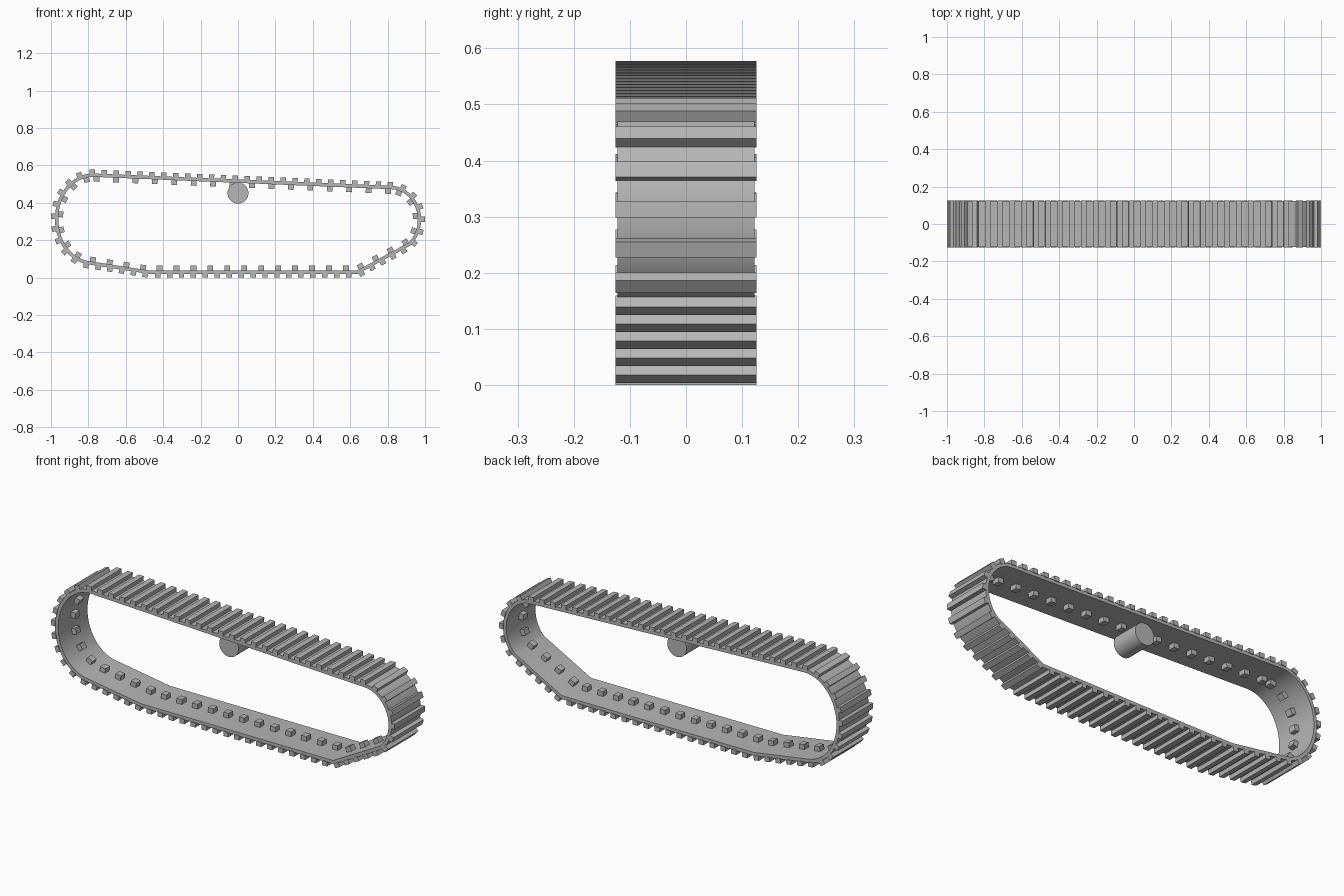
import bpy, bmesh, math
from mathutils import Matrix, Vector

cube = bpy.data.objects.get("Cube")
if cube:
    bpy.data.objects.remove(cube, do_unlink=True)

grey = bpy.data.materials.new("plain grey")
grey.use_nodes = True
colour = (0.47, 0.47, 0.47, 1)
grey.diffuse_color = colour
grey.node_tree.nodes["Principled BSDF"].inputs["Base Color"].default_value = colour


def finish(bm, name, smooth=False):
    bmesh.ops.recalc_face_normals(bm, faces=bm.faces)
    mesh = bpy.data.meshes.new(name)
    bm.to_mesh(mesh)
    bm.free()
    mesh.materials.append(grey)
    obj = bpy.data.objects.new(name, mesh)
    bpy.context.collection.objects.link(obj)
    if smooth:
        bpy.ops.object.select_all(action='DESELECT')
        obj.select_set(True)
        bpy.context.view_layer.objects.active = obj
        bpy.ops.object.shade_smooth_by_angle(angle=math.radians(35))
    return obj


def arc(cx, cz, rx, rz, start, end, steps):
    angles = [math.radians(start + (end - start) * i / steps) for i in range(steps + 1)]
    return [Vector((cx + rx * math.cos(a), 0, cz + rz * math.sin(a))) for a in angles]


# Centreline of the belt, counter-clockwise seen from the front
path = [Vector((0.64, 0, 0.03))]
path += arc(0.815, 0.31, 0.155, 0.172, -50, 87, 28)
top_start = len(path) - 1
path += arc(-0.775, 0.313, 0.195, 0.235, 88, 262, 36)
path += [Vector((-0.48, 0, 0.03))]
count = len(path)
lengths = [0.0]
for i in range(count):
    lengths.append(lengths[-1] + (path[(i + 1) % count] - path[i]).length)
total = lengths[-1]


def station(s):
    """Point, tangent and inward normal at a distance along the belt."""
    s %= total
    i = max(k for k in range(count) if lengths[k] <= s)
    a, b = path[i], path[(i + 1) % count]
    t = (b - a).normalized()
    return a + t * (s - lengths[i]), t, Vector((-t.z, 0, t.x))


def blocks(name, distances, size, inward):
    """Row of boxes that follow the belt, shifted towards its inside."""
    bm = bmesh.new()
    for s in distances:
        p, t, n = station(s)
        turn = Matrix((t, Vector((0, 1, 0)), n)).transposed().to_4x4()
        place = Matrix.Translation(p + n * inward) @ turn @ Matrix.Diagonal((*size, 1))
        bmesh.ops.create_cube(bm, size=1, matrix=place)
    return finish(bm, name)


# Belt: thin rectangular section swept round the centreline
bm = bmesh.new()
rings = []
for i, p in enumerate(path):
    t0 = (p - path[i - 1]).normalized()
    t1 = (path[(i + 1) % count] - p).normalized()
    t = (t0 + t1).normalized()
    n = Vector((-t.z, 0, t.x)) / max(t.dot(t1), 0.5)
    rings.append([bm.verts.new(p + n * d + Vector((0, y, 0)))
                  for d, y in ((-.009, -.122), (-.009, .122), (.009, .122), (.009, -.122))])
for i in range(count):
    a, b = rings[i], rings[(i + 1) % count]
    for k in range(4):
        m = (k + 1) % 4
        bm.faces.new((a[k], a[m], b[m], b[k]))
finish(bm, "track_belt", True)

# Outer tread bars
bars = round(total / 0.064)
blocks("tread_bars", [0.015 + total * i / bars for i in range(bars)],
       (0.029, 0.252, 0.024), -0.018)

# Inner drive teeth: wider spacing on the top run than elsewhere
run_start, run_end = lengths[top_start], lengths[top_start + 1]
top_teeth = [run_start + 0.02 + 0.104 * i for i in range(16)
             if 0.02 + 0.104 * i < run_end - run_start]
rest = total - (run_end - run_start)
pieces = round(rest / 0.09)
other_teeth = [run_end + rest * (i + 0.5) / pieces for i in range(pieces)]
blocks("drive_teeth", top_teeth + other_teeth, (0.031, 0.036, 0.03), 0.019)

# Support roller beneath the top run
bm = bmesh.new()
bmesh.ops.create_cone(bm, cap_ends=True, segments=48, radius1=0.056, radius2=0.056, depth=0.152,
                      matrix=Matrix.Translation((0, 0, 0.452)) @ Matrix.Rotation(math.pi / 2, 4, 'X'))
finish(bm, "support_roller", True)
